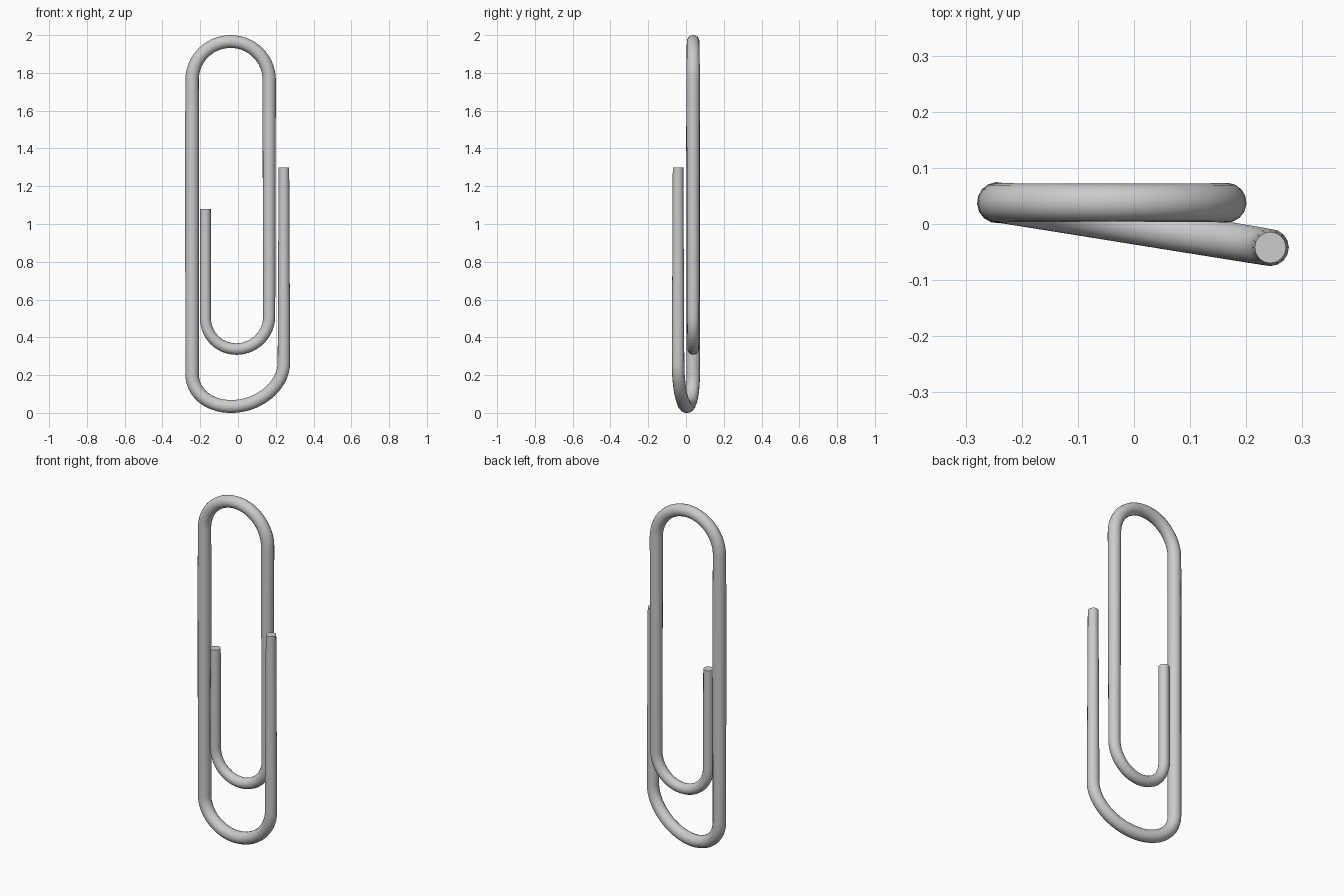
import bpy
import math

if "Cube" in bpy.data.objects:
    bpy.data.objects.remove(bpy.data.objects["Cube"])

BACK_Y, FRONT_Y = 0.038, -0.042
points = []  # (x, y, z, wire radius)


def straight(a, b, n=6):
    for i in range(n):
        t = i / n
        points.append(tuple(p + (q - p) * t for p, q in zip(a, b)))


def arc(xa, xb, ya, yb, za, zb, height, ra, rb, n=28):
    """Half ellipse from xa to xb, bulging up (height > 0) or down."""
    for i in range(n):
        t = i / n
        s = (1 - math.cos(math.pi * t)) / 2
        points.append((xa + (xb - xa) * s, ya + (yb - ya) * s,
                       za + (zb - za) * s + height * math.sin(math.pi * t),
                       ra + (rb - ra) * t))


# front leg, running down from its free end
straight((0.243, FRONT_Y, 1.30, 0.028), (0.243, FRONT_Y, 0.265, 0.033))
# big bottom bend, crossing from the front layer to the back layer
arc(0.243, -0.243, FRONT_Y, BACK_Y, 0.265, 0.205, -0.199, 0.033, 0.036)
# long left leg
straight((-0.243, BACK_Y, 0.205, 0.036), (-0.243, BACK_Y, 1.764, 0.037))
# top bend
arc(-0.243, 0.165, BACK_Y, BACK_Y, 1.764, 1.764, 0.202, 0.037, 0.036)
points[-14] = points[-14][:3] + (0.034,)
for k in range(-28, 0):
    points[k] = points[k][:3] + (0.0355 - 0.0015 * math.sin(math.pi * (k + 28) / 28),)
# right leg
straight((0.165, BACK_Y, 1.764, 0.0355), (0.165, BACK_Y, 0.51, 0.032))
# small inner bend and inner free end
arc(0.165, -0.172, BACK_Y, BACK_Y, 0.51, 0.50, -0.167, 0.032, 0.029)
straight((-0.172, BACK_Y, 0.50, 0.029), (-0.172, BACK_Y, 1.08, 0.028))
points.append((-0.172, BACK_Y, 1.08, 0.028))

# bent wire
curve = bpy.data.curves.new("bent_wire", 'CURVE')
curve.dimensions = '3D'
curve.bevel_depth = 1.0
curve.bevel_resolution = 6
curve.use_fill_caps = True
spline = curve.splines.new('POLY')
spline.points.add(len(points) - 1)
for sp, (x, y, z, r) in zip(spline.points, points):
    sp.co = (x, y, z, 1)
    sp.radius = r
wire = bpy.data.objects.new("bent_wire", curve)
bpy.context.collection.objects.link(wire)

# turn into a smooth mesh with sharp cut ends
bpy.context.view_layer.objects.active = wire
wire.select_set(True)
bpy.ops.object.convert(target='MESH')
bpy.ops.object.shade_smooth_by_angle(angle=math.radians(40))
